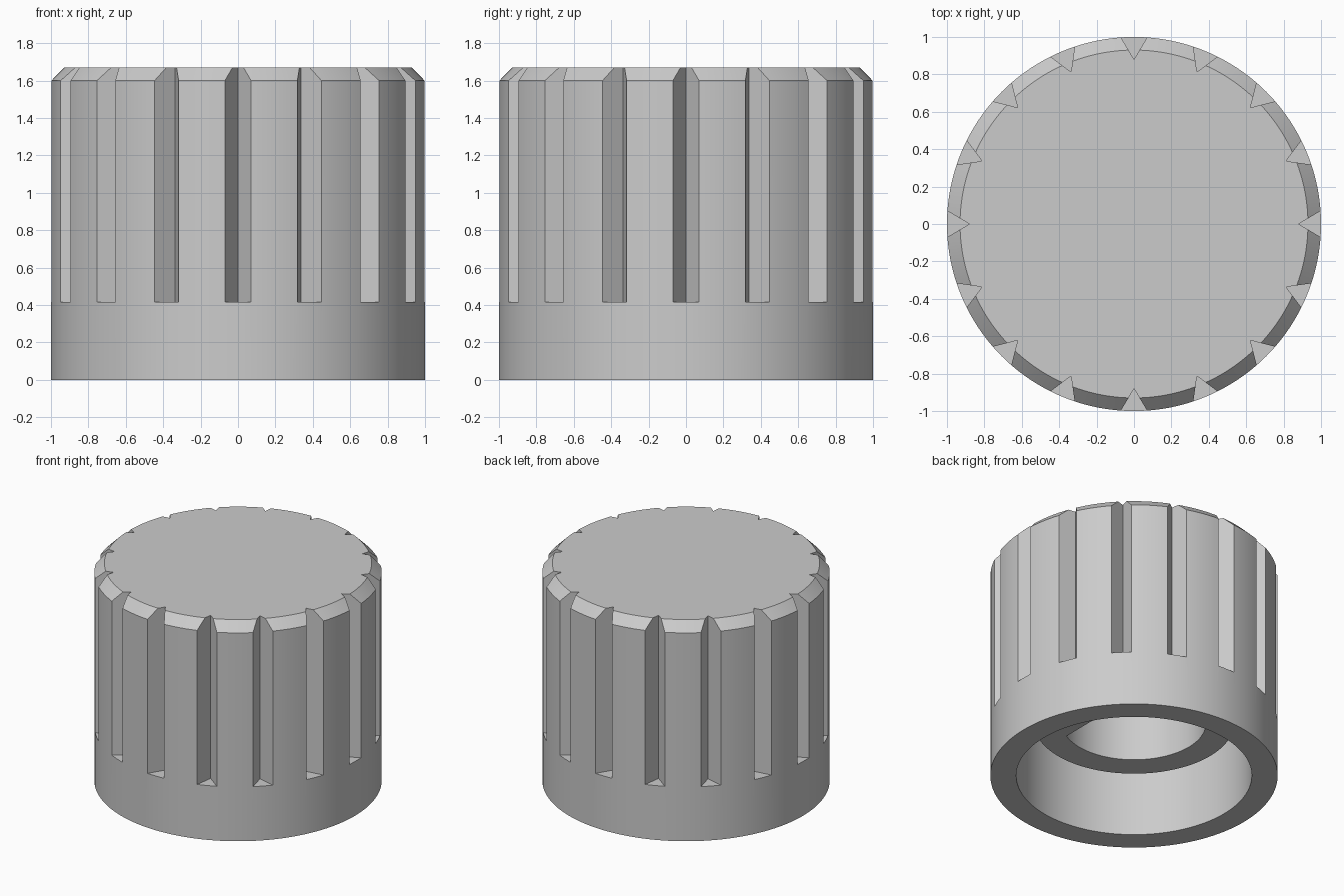
import bpy, bmesh, math
from mathutils import Matrix

if "Cube" in bpy.data.objects:
    bpy.data.objects.remove(bpy.data.objects["Cube"], do_unlink=True)

SEGMENTS = 192
GROOVES = 16
HEIGHT = 1.67
CEILING = 1.42
GROOVE_FLOOR = 0.417

# Single grey plastic
grey = bpy.data.materials.new("grey plastic")
grey.use_nodes = True
colour = (0.6, 0.6, 0.6, 1)
grey.diffuse_color = colour
grey.node_tree.nodes["Principled BSDF"].inputs["Base Color"].default_value = colour


def make_object(name, bm):
    bmesh.ops.recalc_face_normals(bm, faces=bm.faces)
    mesh = bpy.data.meshes.new(name)
    bm.to_mesh(mesh)
    bm.free()
    mesh.materials.append(grey)
    obj = bpy.data.objects.new(name, mesh)
    bpy.context.collection.objects.link(obj)
    return obj


def activate(obj):
    bpy.ops.object.select_all(action="DESELECT")
    obj.select_set(True)
    bpy.context.view_layer.objects.active = obj


def smooth(obj):
    activate(obj)
    bpy.ops.object.shade_smooth_by_angle(angle=math.radians(25))


def ring(bm, radius, z, flat=None):
    """Circle of vertices, optionally cut off by a flat on the +x side."""
    verts = []
    for i in range(SEGMENTS):
        a = math.tau * i / SEGMENTS
        x, y = radius * math.cos(a), radius * math.sin(a)
        verts.append(bm.verts.new((x if flat is None else min(x, flat), y, z)))
    return verts


def bridge(bm, a, b):
    for i in range(SEGMENTS):
        j = (i + 1) % SEGMENTS
        bm.faces.new((a[i], a[j], b[j], b[i]))


# Knob shell: chamfered top, hollow underside
bm = bmesh.new()
profile = [(0.93, HEIGHT), (1, 1.6), (1, 0), (0.82, 0), (0.82, CEILING)]
rings = [ring(bm, r, z) for r, z in profile]
for upper, lower in zip(rings, rings[1:]):
    bridge(bm, upper, lower)
bm.faces.new(rings[0])
bm.faces.new(rings[-1])
shell = make_object("knob_shell", bm)

# V-shaped grip grooves, open at the top
bm = bmesh.new()
section = [(0.88, 0), (1.08, 0.119), (1.08, -0.119)]
for i in range(GROOVES):
    turn = Matrix.Rotation(math.tau * i / GROOVES, 4, "Z")
    low, high = [[bm.verts.new(turn @ Matrix.Translation((x, y, z)).translation)
                  for x, y in section] for z in (GROOVE_FLOOR, HEIGHT + 0.1)]
    bm.faces.new(low)
    bm.faces.new(high)
    for j in range(3):
        k = (j + 1) % 3
        bm.faces.new((low[j], low[k], high[k], high[j]))
cutter = make_object("groove_cutter", bm)
cutter.hide_render = True

cut = shell.modifiers.new("grip grooves", "BOOLEAN")
cut.operation = "DIFFERENCE"
cut.solver = "EXACT"
cut.object = cutter
activate(shell)
bpy.ops.object.modifier_apply(modifier=cut.name)
bpy.data.objects.remove(cutter, do_unlink=True)
smooth(shell)

# Shaft boss with a D-shaped hole
bm = bmesh.new()
loops = [ring(bm, 0.694, CEILING), ring(bm, 0.694, GROOVE_FLOOR),
         ring(bm, 0.5, GROOVE_FLOOR, 0.25), ring(bm, 0.5, CEILING, 0.25)]
for a, b in zip(loops, loops[1:] + loops[:1]):
    bridge(bm, a, b)
smooth(make_object("shaft_boss", bm))
